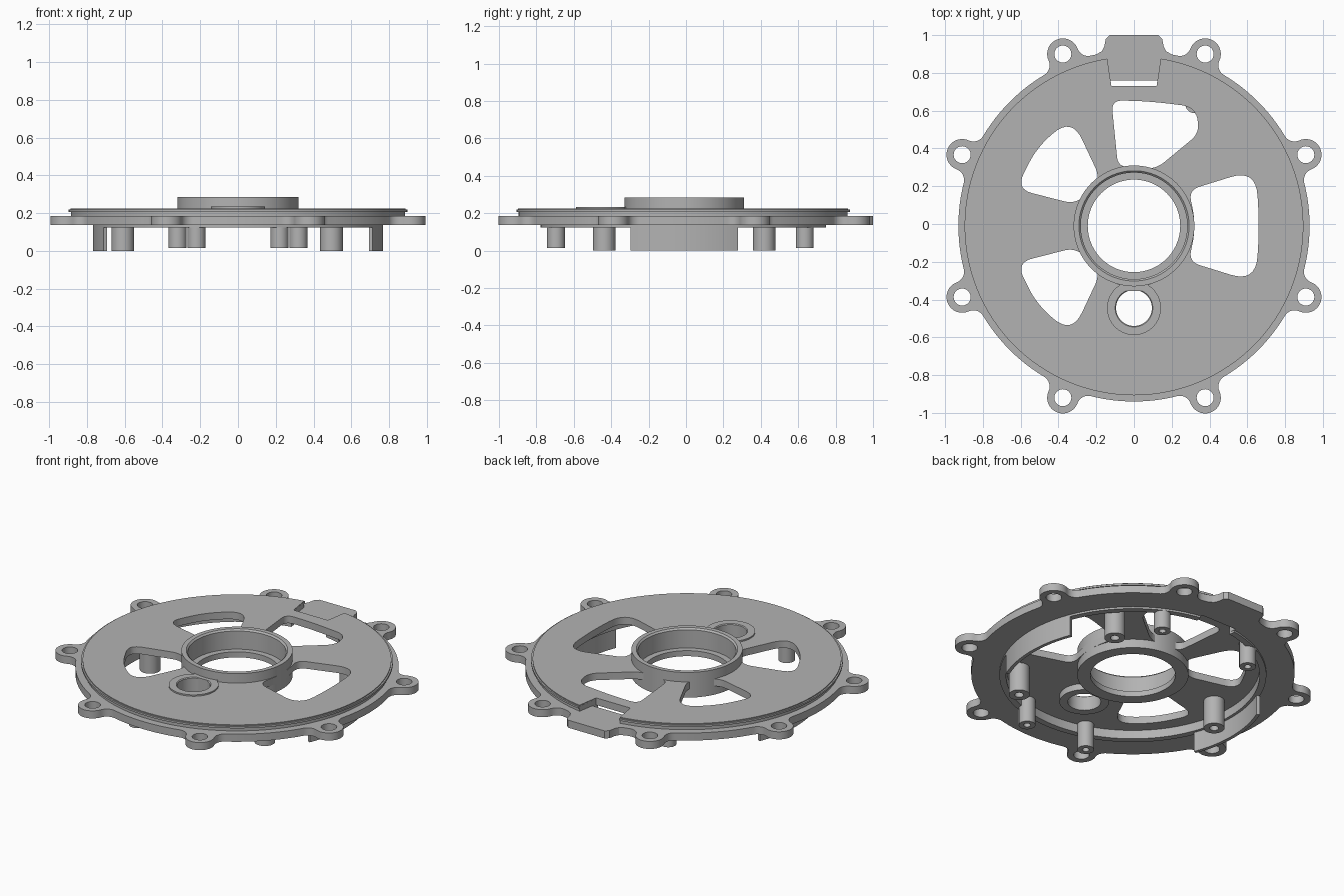
import bpy
import bmesh
from math import sin, cos, acos, asin, atan2, pi, radians, hypot
from mathutils import Vector

cube = bpy.data.objects.get("Cube")
if cube:
    bpy.data.objects.remove(cube)

CENTRE_Y = -0.01   # the tab makes the outline slightly off-centre

metal = bpy.data.materials.new("grey_metal")
metal.use_nodes = True
GREY = (0.45, 0.45, 0.45, 1)
metal.diffuse_color = GREY
metal.node_tree.nodes["Principled BSDF"].inputs["Base Color"].default_value = GREY


def finish(name, bm):
    bmesh.ops.remove_doubles(bm, verts=bm.verts, dist=1e-5)
    bmesh.ops.recalc_face_normals(bm, faces=bm.faces)
    me = bpy.data.meshes.new(name)
    bm.to_mesh(me)
    bm.free()
    me.materials.append(metal)
    me.shade_smooth()
    me.set_sharp_from_angle(angle=radians(30))
    ob = bpy.data.objects.new(name, me)
    ob.location.y = CENTRE_Y
    bpy.context.collection.objects.link(ob)
    return ob


def prism(name, loops, z0, z1):
    """Extrude an outline with holes from z0 to z1."""
    cu = bpy.data.curves.new(name + "_outline", "CURVE")
    cu.dimensions = "2D"
    cu.fill_mode = "BOTH"
    cu.extrude = (z1 - z0) / 2
    for loop in loops:
        sp = cu.splines.new("POLY")
        sp.points.add(len(loop) - 1)
        for pt, (x, y) in zip(sp.points, loop):
            pt.co = (x, y, 0, 1)
        sp.use_cyclic_u = True
    tmp = bpy.data.objects.new(name + "_outline", cu)
    bpy.context.collection.objects.link(tmp)
    me = bpy.data.meshes.new_from_object(
        tmp.evaluated_get(bpy.context.evaluated_depsgraph_get()))
    bm = bmesh.new()
    bm.from_mesh(me)
    bmesh.ops.translate(bm, verts=bm.verts, vec=(0, 0, (z0 + z1) / 2))
    bpy.data.objects.remove(tmp)
    bpy.data.curves.remove(cu)
    bpy.data.meshes.remove(me)
    return finish(name, bm)


def lathe(name, profile, x=0, y=0, steps=64, closed=True):
    """Revolve an (r, z) profile around a vertical axis."""
    bm = bmesh.new()
    vs = [bm.verts.new((r, 0, z)) for r, z in profile]
    pairs = list(zip(vs, vs[1:])) + ([(vs[-1], vs[0])] if closed else [])
    es = [bm.edges.new(p) for p in pairs]
    bmesh.ops.spin(bm, geom=vs + es, cent=(0, 0, 0), axis=(0, 0, 1),
                   angle=2 * pi, steps=steps, use_merge=True)
    bmesh.ops.translate(bm, verts=bm.verts, vec=(x, y, 0))
    return finish(name, bm)


def arc(r, a0, a1, n, cx=0, cy=0):
    return [(cx + r * cos(a0 + (a1 - a0) * i / n),
             cy + r * sin(a0 + (a1 - a0) * i / n)) for i in range(n + 1)]


def circle(r, cx=0, cy=0, n=48):
    return arc(r, 0, 2 * pi * (n - 1) / n, n - 1, cx, cy)


def rounded(corners, n=8):
    """Polygon whose corners (x, y, tangent length) are rounded."""
    pts = []
    for i, (x, y, t) in enumerate(corners):
        p = Vector((x, y))
        a = Vector(corners[i - 1][:2]) - p
        b = Vector(corners[(i + 1) % len(corners)][:2]) - p
        a, b = p + a.normalized() * t, p + b.normalized() * t
        for k in range(n + 1):
            u = k / n
            pts.append(tuple(a * (1 - u) ** 2 + p * 2 * u * (1 - u) + b * u * u))
    return pts


# Flange outline: a circle with eight filleted lugs and a tab at the back
R, LUG_R, LUG_DIST, FILLET = 0.93, 0.083, 0.985, 0.06
d1, d2 = R + FILLET, LUG_R + FILLET
half = acos((d1 ** 2 + LUG_DIST ** 2 - d2 ** 2) / (2 * d1 * LUG_DIST))
lug_angles = [radians(22.5 + 45 * k) for k in range(8)]
lug_centres = [(LUG_DIST * cos(a), LUG_DIST * sin(a)) for a in lug_angles]

# one lug along +x: concave fillet, round end, concave fillet
fx, fy = d1 * cos(half), d1 * sin(half)
lean = atan2(fy, LUG_DIST - fx)
side = arc(FILLET, pi + half, lean * -1, 8, fx, fy)
tip = atan2(fy, fx - LUG_DIST)
upper = arc(FILLET, pi + half, 2 * pi + tip - pi, 8, fx, fy)
lug = [(x, -y) for x, y in upper] + arc(LUG_R, -tip, tip, 24, LUG_DIST, 0)[1:-1]
lug += list(reversed(upper))

tab_side = [(0.2, 0.908), (0.17, 0.925), (0.157, 0.95), (0.15, 0.99), (0.128, 1.01)]
outline = []
for k, a in enumerate(lug_angles):
    outline += [(x * cos(a) - y * sin(a), x * sin(a) + y * cos(a)) for x, y in lug]
    if k == 1:
        outline += tab_side + [(-x, y) for x, y in reversed(tab_side)]
    else:
        outline += arc(R, a + half, a + pi / 4 - half, 12)[1:-1]

# Recess under the plate, with a slot pushed outward below the notch
slot = asin(0.122 / 0.73)
recess = arc(0.73, pi / 2 + slot, 5 * pi / 2 - slot, 90)
recess += [(0.125, 0.77), (-0.125, 0.77)]
prism("flange", [outline, recess] + [circle(0.045, *c, 32) for c in lug_centres],
      0.137, 0.185)

# Low rim around the recess, broken at the slot
rim = arc(0.768, pi / 2 + slot, 5 * pi / 2 - slot, 90)
rim += list(reversed(arc(0.73, pi / 2 + slot, 5 * pi / 2 - slot, 90)))
prism("recess_rim", [rim], 0.125, 0.138)

# Plate windows
right_window = rounded([(0.29, 0.19, 0.06), (0.645, 0.30, 0.14), (0.665, 0, 0.14),
                        (0.645, -0.30, 0.14), (0.29, -0.19, 0.06), (0.33, 0, 0.1)])
back_window = rounded([(-0.12, 0.665, 0.06), (0.08, 0.66, 0.1), (0.33, 0.63, 0.08),
                       (0.345, 0.49, 0.055), (0.115, 0.30, 0.06), (-0.085, 0.315, 0.05)])
left_window = rounded([(-0.33, 0.575, 0.13), (-0.175, 0.245, 0.07), (-0.31, 0.115, 0.06),
                       (-0.625, 0.195, 0.09), (-0.515, 0.415, 0.1)])
mirrored_window = [(x, -y) for x, y in left_window]
BOSS_Y = -0.435
holes = [right_window, back_window, left_window, mirrored_window,
         circle(0.29), circle(0.11, 0, BOSS_Y)]

# Raised plate in three layers: undercut body, lip, stepped top edge
for name, r, z0, z1 in (("plate_body", 0.885, 0.18, 0.207),
                        ("plate_lip", 0.897, 0.207, 0.219),
                        ("plate_top", 0.888, 0.219, 0.225)):
    gap = asin(0.142 / r)
    edge = arc(r, pi / 2 + gap, 5 * pi / 2 - gap, 120)
    edge += [(0.12, 0.74), (-0.12, 0.74)]
    prism(name, [edge] + holes, z0, z1)

# Central hub with a stepped bore
lathe("hub", [(0.32, 0.125), (0.32, 0.285), (0.292, 0.285), (0.282, 0.275),
              (0.282, 0.16), (0.245, 0.16), (0.245, 0.125)], steps=96)

# Small bored boss joined to the hub by a flared neck
lathe("side_boss", [(0.143, 0.14), (0.143, 0.234), (0.1, 0.234), (0.095, 0.229),
                    (0.095, 0.14)], 0, BOSS_Y)
neck = [(0.11, -0.298), (0.08, -0.312), (0.075, -0.325), (0.1, -0.345)]
prism("boss_neck", [neck + [(-x, y) for x, y in reversed(neck)]], 0.14, 0.234)


# Posts below the plate, each with a blind screw hole
def post(name, x, y, r, bore, z):
    lathe(name, [(r, 0.19), (r, z), (bore, z), (bore, z + 0.08), (0, z + 0.08)],
          x, y, 32, closed=False)


for i, (x, y) in enumerate([(0.495, 0.428), (0.495, -0.428), (-0.61, 0)]):
    post(f"large_post_{i + 1}", x, y, 0.06, 0.026, 0)
for s, label in ((1, "left"), (-1, "right")):
    post(f"back_post_{label}", s * 0.32, 0.645, 0.048, 0.02, 0.015)
    post(f"front_post_{label}", s * 0.22, -0.685, 0.048, 0.02, 0.015)

# Curved skirt walls on both sides
sweep = asin(0.287 / 0.768)
for turn, label in ((0, "left"), (pi, "right")):
    wall = arc(0.768, turn - sweep, turn + sweep, 20)
    wall += arc(0.747, turn + sweep, turn - sweep, 20)
    prism(f"skirt_wall_{label}", [wall], 0, 0.14)
